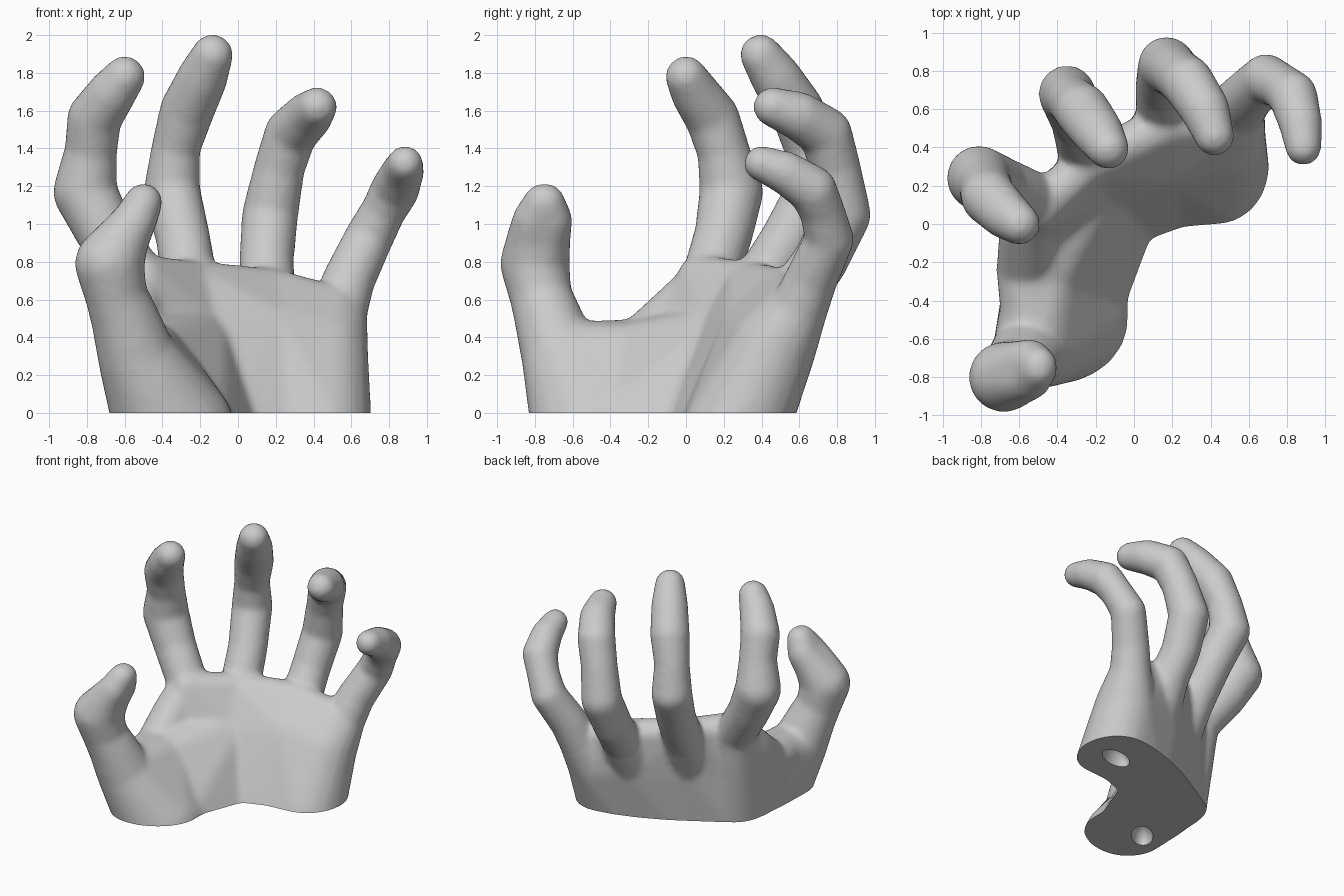
import bpy, bmesh
from mathutils import Matrix, Vector

if "Cube" in bpy.data.objects:
    bpy.data.objects.remove(bpy.data.objects["Cube"])

skin = bpy.data.materials.new("plain_grey")
skin.use_nodes = True
GREY = (0.6, 0.6, 0.6, 1)
skin.diffuse_color = GREY
skin.node_tree.nodes["Principled BSDF"].inputs["Base Color"].default_value = GREY

flesh = bpy.data.meshes.new("hand")
body = bmesh.new()


def hull(*balls):
    """Convex skin around balls (x, y, z, radius, optional half spread along y)."""
    part = bmesh.new()
    for x, y, z, r, *spread in balls:
        for dy in ((-spread[0], spread[0]) if spread else (0,)):
            bmesh.ops.create_icosphere(part, subdivisions=3, radius=r,
                                       matrix=Matrix.Translation((x, y + dy, z)))
    res = bmesh.ops.convex_hull(part, input=part.verts)
    inner = {g for g in res["geom_interior"] if isinstance(g, bmesh.types.BMVert)}
    bmesh.ops.delete(part, geom=list(inner), context="VERTS")
    bmesh.ops.recalc_face_normals(part, faces=part.faces)
    temp = bpy.data.meshes.new("temp")
    part.to_mesh(temp)
    part.free()
    body.from_mesh(temp)
    bpy.data.meshes.remove(temp)


def chain(balls):
    for a, b in zip(balls, balls[1:]):
        hull(a, b)


# Palm columns, from the wrist up to the thin webs between the fingers
columns = [
    [(-.40, -.04, -.1, .24), (-.49, .00, .40, .18), (-.50, .07, .72, .115)],
    [(-.10, .11, -.1, .26), (-.20, .23, .40, .18), (-.23, .32, .69, .115)],
    [(.20, .23, -.1, .27), (.17, .39, .40, .22), (.18, .51, .65, .115)],
    [(.43, .26, -.1, .28), (.46, .455, .33, .23), (.51, .54, .55, .125)],
]
for left, right in zip(columns, columns[1:]):
    for i in range(2):
        hull(left[i], left[i + 1], right[i], right[i + 1])

# Fingers, from knuckle to tip: index, middle, ring, little
fingers = [
    [(-.52, .12, .69, .15), (-.70, .20, .95, .155), (-.81, .24, 1.17, .17),
     (-.78, .20, 1.38, .14), (-.76, .14, 1.56, .145), (-.67, .05, 1.69, .13),
     (-.60, .00, 1.78, .11)],
    [(-.25, .38, .66, .15), (-.29, .54, .92, .145), (-.35, .68, 1.18, .15),
     (-.33, .65, 1.40, .13), (-.27, .59, 1.60, .145), (-.19, .48, 1.77, .135),
     (-.135, .395, 1.895, .11)],
    [(.16, .58, .62, .15), (.15, .71, .80, .145), (.17, .83, 1.05, .15),
     (.22, .79, 1.30, .135), (.28, .74, 1.48, .14), (.37, .60, 1.57, .13),
     (.42, .46, 1.62, .105)],
    [(.53, .59, .53, .155), (.585, .66, .70, .14), (.69, .76, .92, .13),
     (.77, .72, 1.07, .12), (.83, .67, 1.18, .13), (.87, .53, 1.27, .115),
     (.885, .40, 1.32, .095)],
]
for column, finger in zip(columns, fingers):
    chain([column[1]] + finger)

# Thumb with its fleshy mound and flattened pad
mound = (-.335, -.50, -.1, .32)
heel = (-.28, -.34, -.1, .27)
thumb_root = (-.53, -.66, .28, .21)
chain([mound, thumb_root, (-.60, -.73, .50, .18), (-.645, -.77, .62, .165),
       (-.68, -.80, .79, .185), (-.61, -.78, .92, .14, .03),
       (-.545, -.76, 1.02, .115, .045), (-.50, -.75, 1.115, .1, .01)])

# Web between thumb and index finger, blending into the palm
web = [(-.54, -.45, .33, .16), (-.56, -.24, .34, .16),
       (-.55, -.03, .54, .155), fingers[0][0]]
pad = (-.45, -.28, .31, .17)
hull(mound, heel, columns[0][0], thumb_root, web[0], pad)
hull(heel, columns[0][0], web[0], web[1], pad)
hull(heel, pad, columns[0][0], columns[0][1], columns[1][0], columns[1][1])
hull(columns[0][0], columns[0][1], web[1], web[2])
hull(columns[0][0], columns[0][1], web[2], web[3])

body.to_mesh(flesh)
body.free()
hand = bpy.data.objects.new("hand", flesh)
bpy.context.collection.objects.link(hand)
bpy.context.view_layer.objects.active = hand
hand.select_set(True)

# Fuse the parts into one soft surface
remesh = hand.modifiers.new("fuse", "REMESH")
remesh.mode = "VOXEL"
remesh.voxel_size = 0.02
soften = hand.modifiers.new("soften", "SMOOTH")
soften.factor = 0.5
soften.iterations = 10
for name in ("fuse", "soften"):
    bpy.ops.object.modifier_apply(modifier=name)

# Flat cut at the wrist
bm = bmesh.new()
bm.from_mesh(hand.data)
bmesh.ops.bisect_plane(bm, geom=bm.verts[:] + bm.edges[:] + bm.faces[:],
                       plane_co=(0, 0, 0), plane_no=(0, 0, 1), clear_inner=True)
rim = [e for e in bm.edges if e.is_boundary]
bmesh.ops.triangle_fill(bm, edges=rim, use_beauty=True, normal=Vector((0, 0, -1)))
bmesh.ops.recalc_face_normals(bm, faces=bm.faces)
bm.to_mesh(hand.data)
bm.free()

# Small hollows in the underside
for x, y, turn in ((.40, .27, .3), (-.48, -.48, .8)):
    bpy.ops.mesh.primitive_uv_sphere_add(segments=20, ring_count=12, radius=1,
                                         location=(x, y, 0), rotation=(0, 0, turn),
                                         scale=(.14, .08, .12))
    cutter = bpy.context.object
    cutter.name = "hollow_cutter"
    cutter.hide_render = True
    bpy.context.view_layer.objects.active = hand
    cut = hand.modifiers.new("hollow", "BOOLEAN")
    cut.operation = "DIFFERENCE"
    cut.object = cutter
    bpy.ops.object.modifier_apply(modifier="hollow")
    bpy.data.objects.remove(cutter)

hand.data.materials.clear()
hand.data.materials.append(skin)
bpy.ops.object.select_all(action="DESELECT")
hand.select_set(True)
bpy.context.view_layer.objects.active = hand
bpy.ops.object.shade_smooth_by_angle(angle=0.7)
